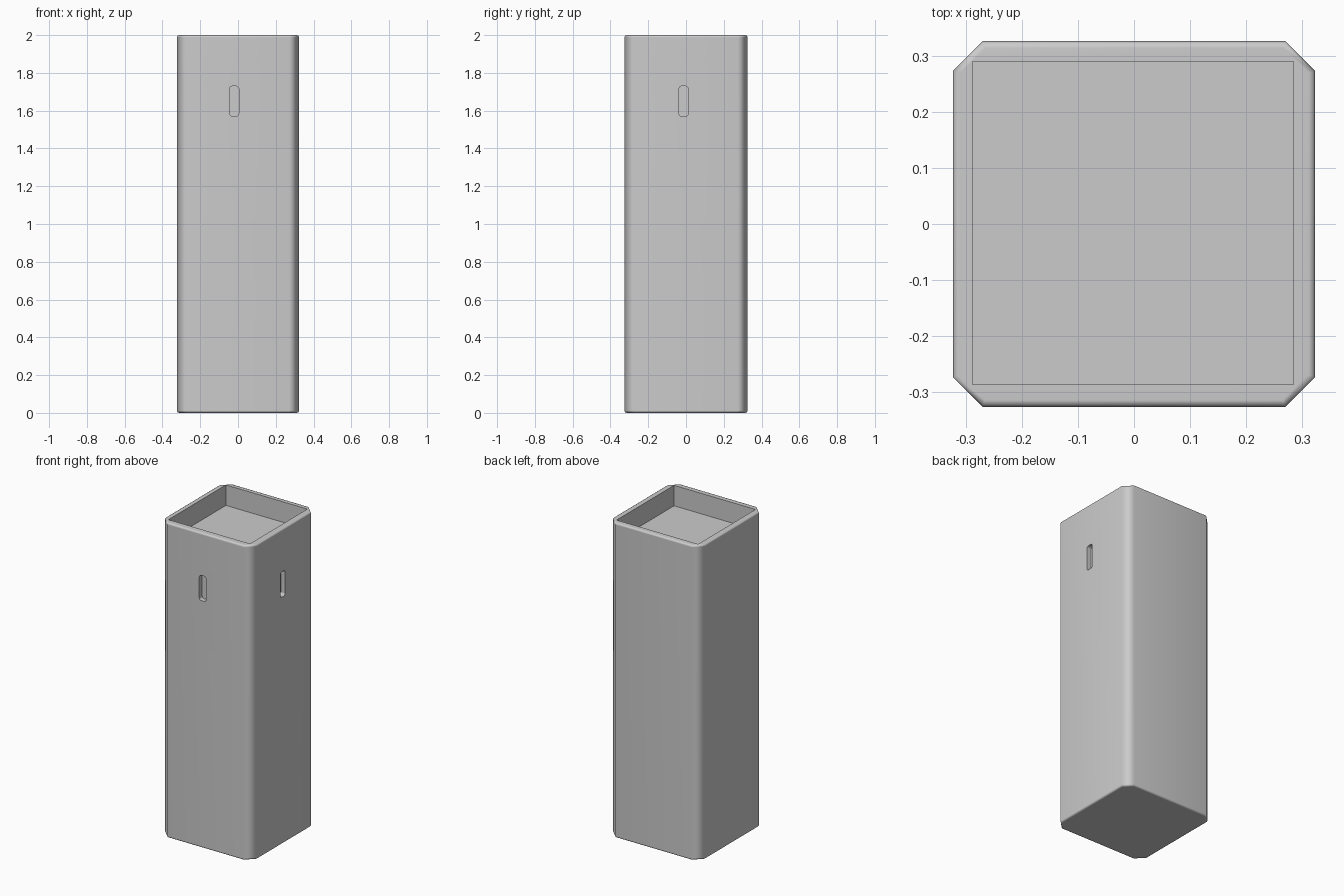
import bpy, bmesh
from mathutils import Vector

if "Cube" in bpy.data.objects:
    bpy.data.objects.remove(bpy.data.objects["Cube"])


def box(name, lo, hi, bevels=()):
    """Axis-aligned box; bevels = (edge test, width, segments)."""
    lo, hi = Vector(lo), Vector(hi)
    bm = bmesh.new()
    bmesh.ops.create_cube(bm, size=1)
    for v in bm.verts:
        v.co = [l + (c + 0.5) * (h - l) for l, h, c in zip(lo, hi, v.co)]
    for test, width, segments in bevels:
        edges = [e for e in bm.edges if test(e)]
        bmesh.ops.bevel(bm, geom=edges, offset=width, segments=segments,
                        profile=0.5, affect='EDGES')
    mesh = bpy.data.meshes.new(name)
    bm.to_mesh(mesh)
    bm.free()
    obj = bpy.data.objects.new(name, mesh)
    bpy.context.collection.objects.link(obj)
    return obj


def along(axis):
    def test(e):
        d = e.verts[1].co - e.verts[0].co
        return abs(d[axis]) > 0.999 * d.length
    return test


def level(e):
    return abs(e.verts[0].co.z - e.verts[1].co.z) < 1e-5


# Column with chamfered corners and softened top and bottom edges
column = box("column", (-0.323, -0.326, 0), (0.323, 0.326, 2),
             [(along(2), 0.053, 1), (level, 0.012, 2)])

# Open tray in the top, shallow slots in the front and right faces
cutters = [
    box("tray_cutter", (-0.288, -0.286, 1.87), (0.284, 0.29, 2.2)),
    box("front_slot_cutter", (-0.044, -0.4, 1.57), (0.004, -0.296, 1.73),
        [(along(1), 0.014, 3)]),
    box("right_slot_cutter", (0.293, -0.037, 1.57), (0.4, 0.011, 1.73),
        [(along(0), 0.014, 3)]),
]

bpy.context.view_layer.objects.active = column
column.select_set(True)
for cutter in cutters:
    mod = column.modifiers.new(cutter.name, 'BOOLEAN')
    mod.operation = 'DIFFERENCE'
    mod.solver = 'EXACT'
    mod.object = cutter
    bpy.ops.object.modifier_apply(modifier=mod.name)
    bpy.data.objects.remove(cutter)

# Soft shading over the chamfers, crisp at the tray and slots
bpy.ops.object.shade_smooth_by_angle(angle=0.87)
normals = column.modifiers.new("even_normals", 'WEIGHTED_NORMAL')
normals.keep_sharp = True
